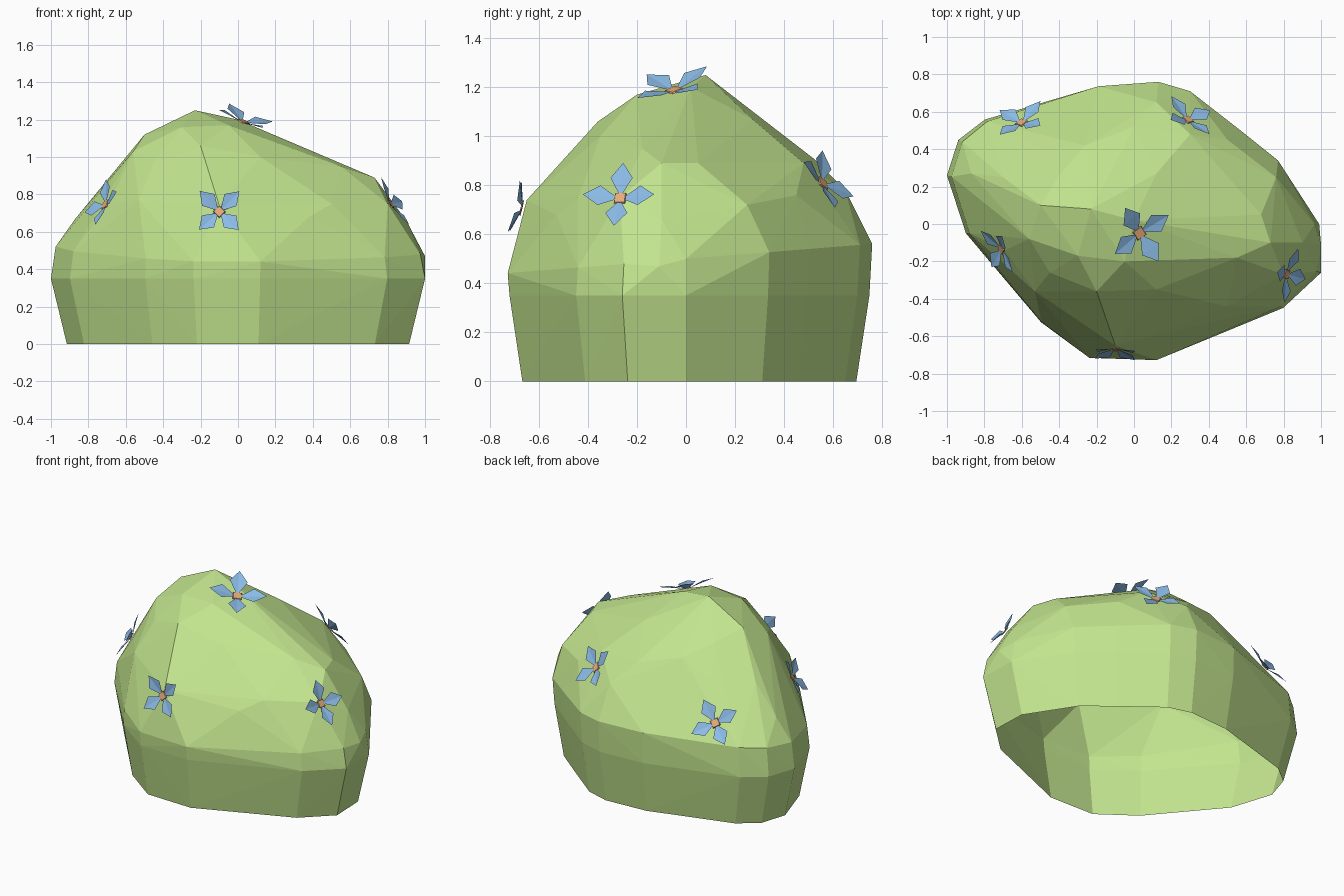
import bpy, bmesh
from mathutils import Vector
from mathutils.bvhtree import BVHTree

if "Cube" in bpy.data.objects:
    bpy.data.objects.remove(bpy.data.objects["Cube"])


def material(name, rgb):
    m = bpy.data.materials.new(name)
    m.diffuse_color = (*rgb, 1)
    m.use_nodes = True
    m.node_tree.nodes["Principled BSDF"].inputs["Base Color"].default_value = m.diffuse_color
    return m


GREEN = material("leaf green", (0.54, 0.78, 0.27))
BLUE = material("petal blue", (0.26, 0.50, 0.80))
ORANGE = material("flower centre orange", (0.84, 0.43, 0.20))


def make_object(name, bm, mats):
    me = bpy.data.meshes.new(name)
    bm.to_mesh(me)
    for m in mats:
        me.materials.append(m)
    ob = bpy.data.objects.new(name, me)
    bpy.context.collection.objects.link(ob)
    return ob


# Bush: outline rings plus crown points, wrapped in a faceted hull, open below
outline = [(-1, .26), (-.94, .45), (-.8, .56), (-.19, .74), (.13, .76),
           (.3, .71), (.57, .5), (.77, .34), (.99, 0), (1, -.26),
           (.8, -.45), (.38, -.61), (.12, -.73), (-.24, -.72),
           (-.5, -.53), (-.9, -.05)]
crown = [(-.23, .08, 1.25), (-.5, .1, 1.12), (0, .02, 1.2), (-.05, -.2, 1.17),
         (-.2, -.36, 1.06), (.12, -.35, 1.0), (.55, -.18, .95), (.73, -.1, .89),
         (.68, .05, .89), (.8, -.27, .75), (.5, -.44, .75), (.38, -.53, .68),
         (-.1, -.65, .74), (-.3, -.17, 1.16), (-.56, -.08, 1.03), (-.45, -.26, .97),
         (-.53, -.36, .77), (-.69, -.14, .75), (-.7, .25, .86), (-.87, .27, .67),
         (-.58, .52, .67), (-.48, .4, .87), (-.4, .26, 1.05), (-.26, .42, .97),
         (0, .52, .91), (.12, .65, .78), (.3, .48, .89), (.5, .45, .76),
         (.76, .25, .72), (.12, .27, 1.07), (.9, -.1, .66), (1, -.11, .47)]
bm = bmesh.new()
for x, y in outline:
    side = abs(x) if x < 0 or y < .3 else 0
    bm.verts.new((x * .915, y * .915, 0))
    # widest at the lower ring on the sides, at the upper ring front and back
    lower, upper = .985 + .015 * side, 1 - .025 * side
    bm.verts.new((x * lower, y * lower, .35))
    bm.verts.new((x * upper, y * upper, .5 + .08 * y))
for p in crown:
    bm.verts.new(p)
bmesh.ops.convex_hull(bm, input=bm.verts[:])
loose = [v for v in bm.verts if not v.link_faces]
bmesh.ops.delete(bm, geom=loose, context='VERTS')
bmesh.ops.recalc_face_normals(bm, faces=bm.faces[:])
bottom = [f for f in bm.faces if all(v.co.z < .01 for v in f.verts)]
bmesh.ops.delete(bm, geom=bottom, context='FACES_ONLY')
bm.normal_update()
surface = BVHTree.FromBMesh(bm)
make_object("bush", bm, [GREEN])
bm.free()


# Flower: four folded kite petals around a small centre
def flower(name, near, direction, size):
    pos, n, _, _ = surface.find_nearest(Vector(near))
    u = Vector(direction)
    u = (u - n * u.dot(n)).normalized()
    v = n.cross(u)
    bm = bmesh.new()

    def vert(a, b, c):
        return bm.verts.new(pos + (u * a + v * b) * size + n * (c * size + .006))

    for dx, dy in ((1, 0), (0, 1), (-1, 0), (0, -1)):
        base, left, mid, right, tip = [
            vert(r * dx - s * dy, r * dy + s * dx, h) for r, s, h in
            ((.05, 0, .02), (.56, .31, .19), (.58, 0, .15), (.56, -.31, .19), (1, 0, .24))]
        bm.faces.new((base, mid, left))
        bm.faces.new((base, right, mid))
        bm.faces.new((mid, tip, left))
        bm.faces.new((mid, right, tip))
    # raised centre
    low = [vert(.16 * a, .16 * b, .03) for a, b in ((1, 1), (-1, 1), (-1, -1), (1, -1))]
    top = [vert(.14 * a, .14 * b, .07) for a, b in ((1, 1), (-1, 1), (-1, -1), (1, -1))]
    faces = [bm.faces.new(top)]
    for i in range(4):
        j = (i + 1) % 4
        faces.append(bm.faces.new((low[i], low[j], top[j], top[i])))
    for f in faces:
        f.material_index = 1
    make_object(name, bm, [BLUE, ORANGE])
    bm.free()


flower("flower_front", (-.1, -.68, .71), (1, 0, 1), .15)
flower("flower_left", (-.7, -.13, .74), (0, .5, 1), .15)
flower("flower_top", (.03, -.05, 1.19), (.85, .53, 0), .18)
flower("flower_right", (.82, -.27, .75), (0, 0, 1), .15)
flower("flower_back_right", (.29, .56, .81), (1, 1, 0), .16)
flower("flower_back_left", (-.6, .54, .66), (-1, 0, 1), .16)
